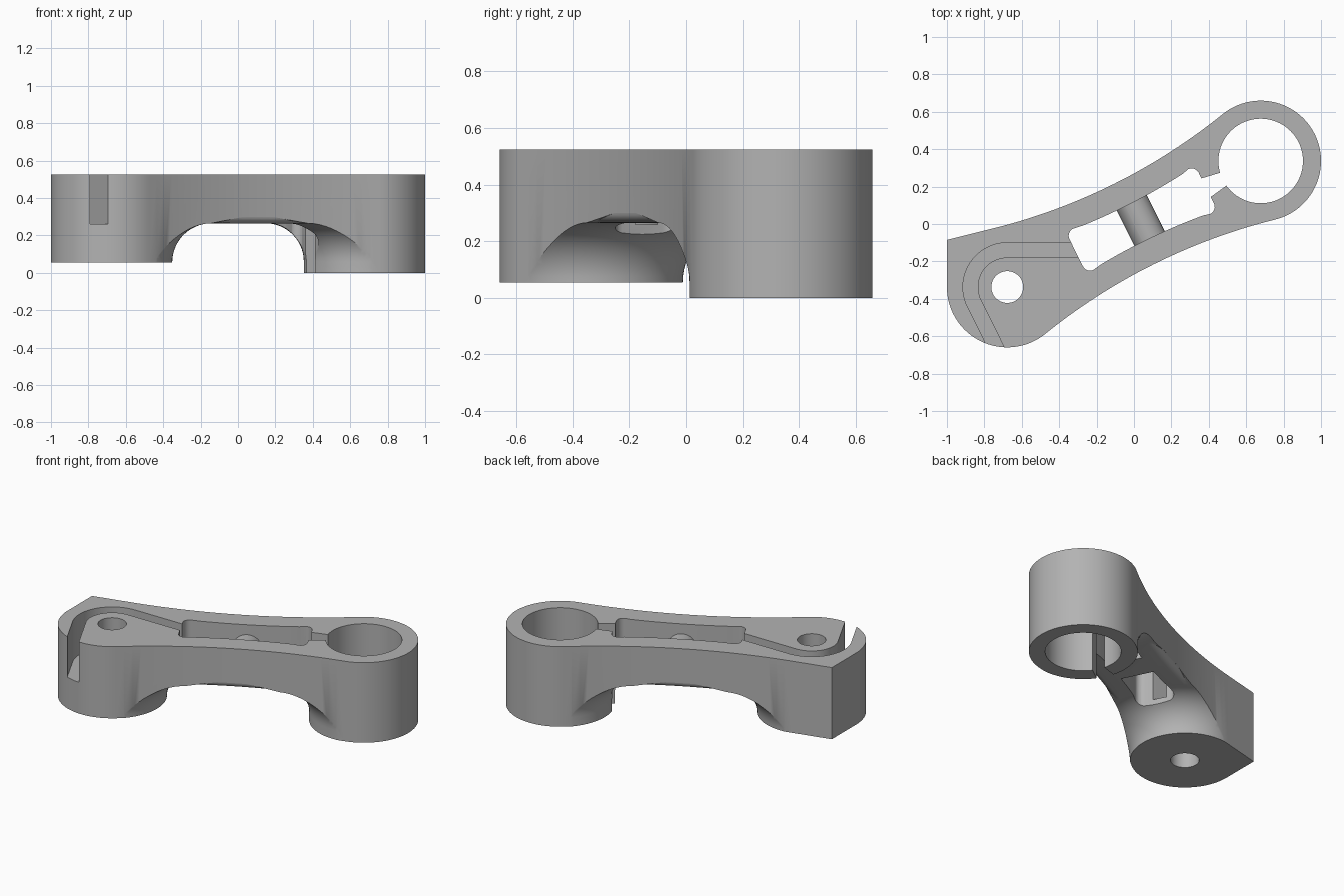
import bpy, bmesh
from math import sin, cos, radians, degrees, hypot, atan2, acos
from mathutils import Matrix, Vector

if "Cube" in bpy.data.objects:
    bpy.data.objects.remove(bpy.data.objects["Cube"], do_unlink=True)

# Main dimensions
SMALL = Vector((-0.6775, -0.337))      # centre of the screw end
RING = -SMALL                          # centre of the clamp ring
RADIUS = 0.3225                        # outer radius of both ends
TOP, ARCH, SMALL_BASE = 0.525, 0.265, 0.055
AXIS = degrees(atan2(RING.y, RING.x))  # direction of the arm
SIDE = 77.5                            # angle from arm axis to the waist tangents
WAIST = RING.length / cos(radians(SIDE)) - RADIUS
TURN = Matrix.Rotation(radians(AXIS), 4, "Z")


def polar(centre, r, deg):
    return Vector((centre[0] + r * cos(radians(deg)), centre[1] + r * sin(radians(deg))))


def arc(centre, r, a, b, n):
    return [polar(centre, r, a + (b - a) * i / n) for i in range(n + 1)]


def loft(name, rings, matrix=Matrix()):
    """Closed solid through a stack of (points, height) rings."""
    bm = bmesh.new()
    rows = [[bm.verts.new((p[0], p[1], z)) for p in pts] for pts, z in rings]
    n = len(rows[0])
    for low, high in zip(rows, rows[1:]):
        for i in range(n):
            j = (i + 1) % n
            bm.faces.new((low[i], low[j], high[j], high[i]))
    bm.faces.new(rows[0][::-1])
    bm.faces.new(rows[-1])
    bmesh.ops.recalc_face_normals(bm, faces=bm.faces)
    bm.transform(matrix)
    mesh = bpy.data.meshes.new(name)
    bm.to_mesh(mesh)
    bm.free()
    obj = bpy.data.objects.new(name, mesh)
    bpy.context.collection.objects.link(obj)
    return obj


def prism(name, pts, z0, z1, matrix=Matrix()):
    return loft(name, [(pts, z0), (pts, z1)], matrix)


def subtract(target, cutter):
    """Cut one solid from another, then discard the cutter."""
    cutter.hide_render = True
    mod = target.modifiers.new("cut", "BOOLEAN")
    mod.operation, mod.solver, mod.object = "DIFFERENCE", "EXACT", cutter
    bpy.context.view_layer.objects.active = target
    bpy.ops.object.modifier_apply(modifier=mod.name)
    bpy.data.objects.remove(cutter, do_unlink=True)


def inset(pts, d):
    """Mitred inward offset of a counter-clockwise loop."""
    out = []
    for i, p in enumerate(pts):
        a = (p - pts[i - 1]).normalized()
        b = (pts[(i + 1) % len(pts)] - p).normalized()
        na, nb = Vector((-a.y, a.x)), Vector((-b.y, b.x))
        out.append(p + (na + nb) * d / (1 + na.dot(nb)))
    return out


# Plan outline: two round ends joined by concave waists, with one square corner
reach = RADIUS + WAIST
lower_centre = polar(SMALL, reach, AXIS - SIDE)
upper_centre = -lower_centre
tangent = polar(SMALL, RADIUS, AXIS + SIDE)
along = polar((0, 0), 1, AXIS + SIDE + 90)
corner = tangent + along * ((-1 - tangent.x) / along.x)
outline = [corner]
outline += arc(SMALL, RADIUS, 180, 360 + AXIS - SIDE, 40)[:-1]
outline += arc(lower_centre, WAIST, 180 + AXIS - SIDE, AXIS + SIDE, 28)[:-1]
outline += arc(RING, RADIUS, AXIS + SIDE - 180, 180 + AXIS - SIDE, 60)[:-1]
outline += arc(upper_centre, WAIST, AXIS - SIDE + 360, AXIS + SIDE + 180, 28)
arm = prism("clamp_arm", outline, 0, TOP)

# Underside space: a block with everything that must remain taken out of it
box = [(-2, -2), (2, -2), (2, 2), (-2, 2)]
under = prism("underside_cutter", box, -0.1, 0.299)

rim = [(inset(outline, 0.04 * (1 - sin(radians(a)))), ARCH + 0.035 * (1 - cos(radians(a))))
       for a in range(0, 91, 15)]
rim.append((inset(outline, -0.004), 0.33))
subtract(under, loft("beam_rim", rim))


def flared_post(name, centre, base, fillet):
    """Round post that sweeps out into the underside of the beam."""
    r0 = RADIUS + 0.003
    prof = [(r0, base)]
    prof += [(r0 + fillet * (1 - cos(radians(a))), ARCH - fillet + fillet * sin(radians(a)))
             for a in range(0 if base < 0 else 6, 91, 6)]
    prof.append((0.72, 0.301))
    return loft(name, [(arc(centre, r, 0, 360, 96)[:-1], z) for r, z in prof])


subtract(under, flared_post("screw_post", SMALL, SMALL_BASE, ARCH - SMALL_BASE))
subtract(under, flared_post("ring_post", RING, -0.2, 0.205))
wedge = [SMALL, polar(SMALL, 0.6, AXIS + SIDE), (-1.3, 0.25), (-1.3, SMALL.y)]
subtract(under, prism("corner_post", wedge, SMALL_BASE, 0.4))
subtract(arm, under)


# Waisted window through the beam, crossed by a round-topped bridge
def wall(u):
    return 0.105 + u * u / 6.6


left, right, r = -0.345, 0.432, 0.042
half = arc((left + r, r - wall(left)), r, 180, 270, 6)
half += [Vector((u / 20, -wall(u / 20))) for u in range(-5, 8)]
half += arc((right - r, r - wall(right)), r, 270, 360, 6)
window = half + [Vector((p.x, -p.y)) for p in reversed(half)]
cutter = prism("window_cutter", window, -0.3, 0.8, TURN)
bridge = [(-0.05, -0.5), (0.13, -0.5)] + arc((0.04, 0.37), 0.09, 0, 180, 20)
stand = TURN @ Matrix.Rotation(radians(90), 4, "X")
subtract(cutter, prism("bridge", bridge, -0.3, 0.3, stand))
subtract(arm, cutter)

# Bores, and the clamp slit from the window into the ring
subtract(arm, prism("ring_bore", arc(RING, 0.226, 0, 360, 96)[:-1], -0.3, 0.8))
subtract(arm, prism("screw_hole", arc(SMALL, 0.085, 0, 360, 48)[:-1], -0.3, 0.8))
slit = [(0.38, -0.062), (0.56, -0.032), (0.56, 0.036), (0.38, 0.066)]
subtract(arm, prism("slit_cutter", slit, -0.3, 0.8, TURN))

# Cable groove: in from the window, round the screw hole, out through the side
exit_dir = polar((0, 0), 0.45, AXIS - 90)


def groove_edge(radius):
    bend = arc(SMALL, radius, 90, AXIS + 180, 24)
    return [Vector((-0.2, SMALL.y + radius))] + bend + [bend[-1] + exit_dir]


groove = groove_edge(0.237) + groove_edge(0.158)[::-1]
subtract(arm, prism("groove_cutter", groove, 0.26, 0.8))

# Single grey finish
grey = bpy.data.materials.new("plain grey")
grey.use_nodes = True
colour = (0.45, 0.45, 0.45, 1)
grey.diffuse_color = colour
grey.node_tree.nodes["Principled BSDF"].inputs["Base Color"].default_value = colour
arm.data.materials.clear()
arm.data.materials.append(grey)
for poly in arm.data.polygons:
    poly.material_index = 0

bpy.ops.object.select_all(action="DESELECT")
arm.select_set(True)
bpy.context.view_layer.objects.active = arm
bpy.ops.object.shade_smooth_by_angle(angle=radians(30))
